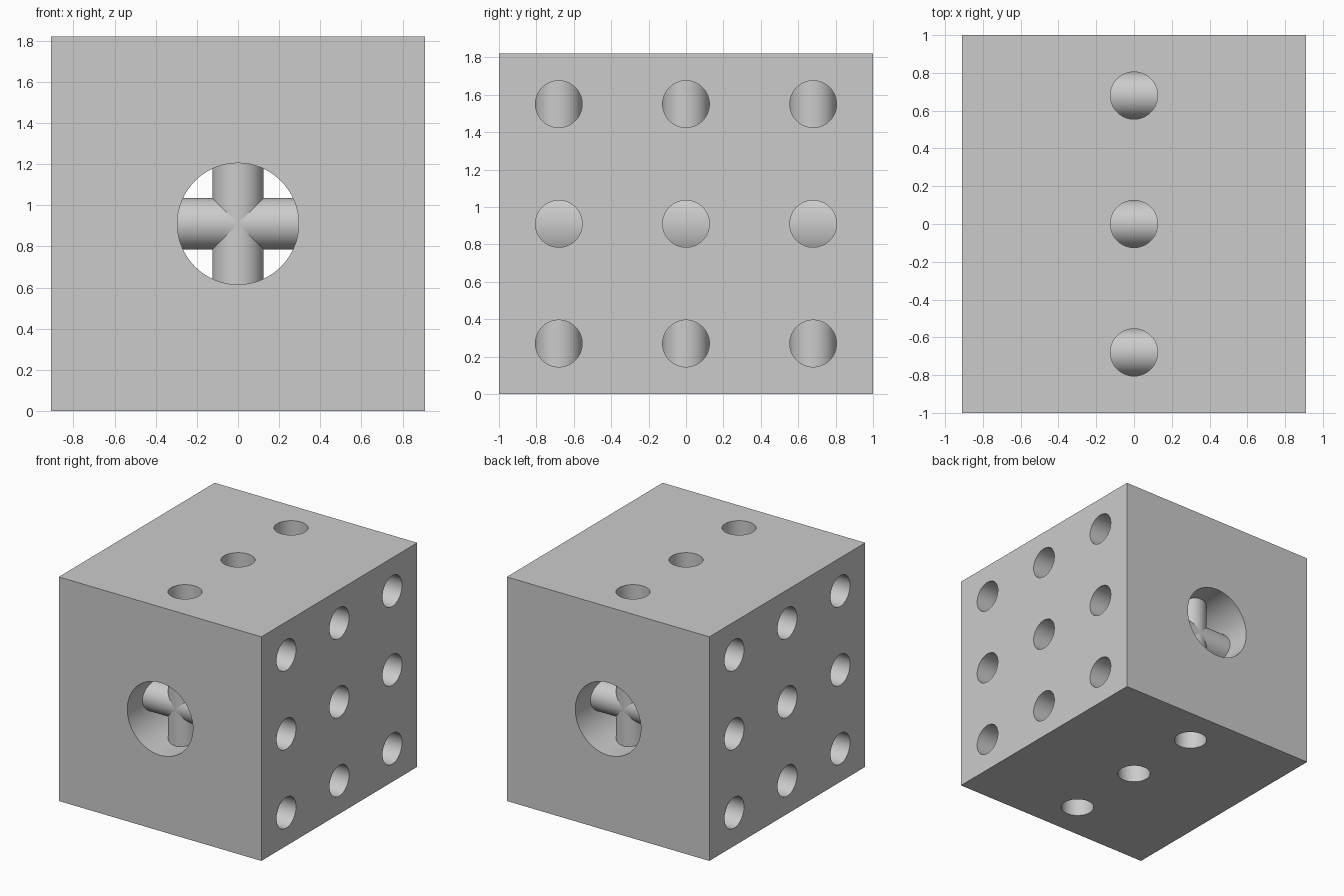
import bpy, bmesh, math
from mathutils import Vector

cube = bpy.data.objects.get("Cube")
if cube:
    bpy.data.objects.remove(cube, do_unlink=True)

HALF = {"X": 0.91, "Y": 1.0, "Z": 0.91}
SEGMENTS = 64
SMALL, LARGE = 0.125, 0.295
ROWS = (-0.68, 0, 0.68)
LEVELS = (-0.64, 0, 0.64)

# Holes along each axis: (u, v, radius) in the plane across that axis
HOLES = {
    "X": [(y, z, SMALL) for y in ROWS for z in LEVELS],
    "Y": [(0, 0, LARGE)],
    "Z": [(0, y, SMALL) for y in ROWS],
}
PLANE = {"X": ("Y", "Z"), "Y": ("X", "Z"), "Z": ("X", "Y")}

grey = bpy.data.materials.new("plain grey")
grey.use_nodes = True
colour = (0.6, 0.6, 0.6, 1)
grey.diffuse_color = colour
grey.node_tree.nodes["Principled BSDF"].inputs["Base Color"].default_value = colour


def place(axis, u, v, w):
    """Point at depth w along the axis and (u, v) across it."""
    p = dict(zip(PLANE[axis], (u, v)))
    p[axis] = w
    return Vector((p["X"], p["Y"], p["Z"]))


def ring(bm, axis, u, v, r, w):
    angles = [math.tau * i / SEGMENTS for i in range(SEGMENTS)]
    return [bm.verts.new(place(axis, u + r * math.cos(a), v + r * math.sin(a), w))
            for a in angles]


def loop_edges(bm, verts):
    return [bm.edges.new((a, b)) for a, b in zip(verts, verts[1:] + verts[:1])]


def finish(bm, name, smooth):
    mesh = bpy.data.meshes.new(name)
    bm.to_mesh(mesh)
    bm.free()
    mesh.materials.append(grey)
    obj = bpy.data.objects.new(name, mesh)
    obj.location.z = HALF["Z"]
    bpy.context.collection.objects.link(obj)
    if smooth:
        for poly in mesh.polygons:
            poly.use_smooth = True
    return obj


# Outer block: six flat panels pierced by round openings
bm = bmesh.new()
for axis in "XYZ":
    hu, hv = (HALF[a] for a in PLANE[axis])
    for side in (-1, 1):
        w = side * HALF[axis]
        corners = [bm.verts.new(place(axis, u * hu, v * hv, w))
                   for u, v in ((-1, -1), (1, -1), (1, 1), (-1, 1))]
        edges = loop_edges(bm, corners)
        for u, v, r in HOLES[axis]:
            edges += loop_edges(bm, ring(bm, axis, u, v, r, w))
        outward = place(axis, 0, 0, side)
        result = bmesh.ops.triangle_fill(bm, edges=edges, use_beauty=True, normal=outward)
        for f in result["geom"]:
            if isinstance(f, bmesh.types.BMFace):
                f.normal_update()
                if f.normal.dot(outward) < 0:
                    f.normal_flip()
finish(bm, "block_panels", False)

# Bore linings: full-length open tubes that cross one another
for axis, name in (("X", "cross_bores"), ("Y", "main_bore"), ("Z", "vertical_bores")):
    bm = bmesh.new()
    for u, v, r in HOLES[axis]:
        a = ring(bm, axis, u, v, r, -HALF[axis])
        b = ring(bm, axis, u, v, r, HALF[axis])
        centre = place(axis, u, v, 0)
        for i in range(SEGMENTS):
            j = (i + 1) % SEGMENTS
            f = bm.faces.new((a[i], a[j], b[j], b[i]))
            f.normal_update()
            # Linings face their own axis
            if f.normal.dot(f.calc_center_median() - centre) > 0:
                f.normal_flip()
    finish(bm, name, True)
